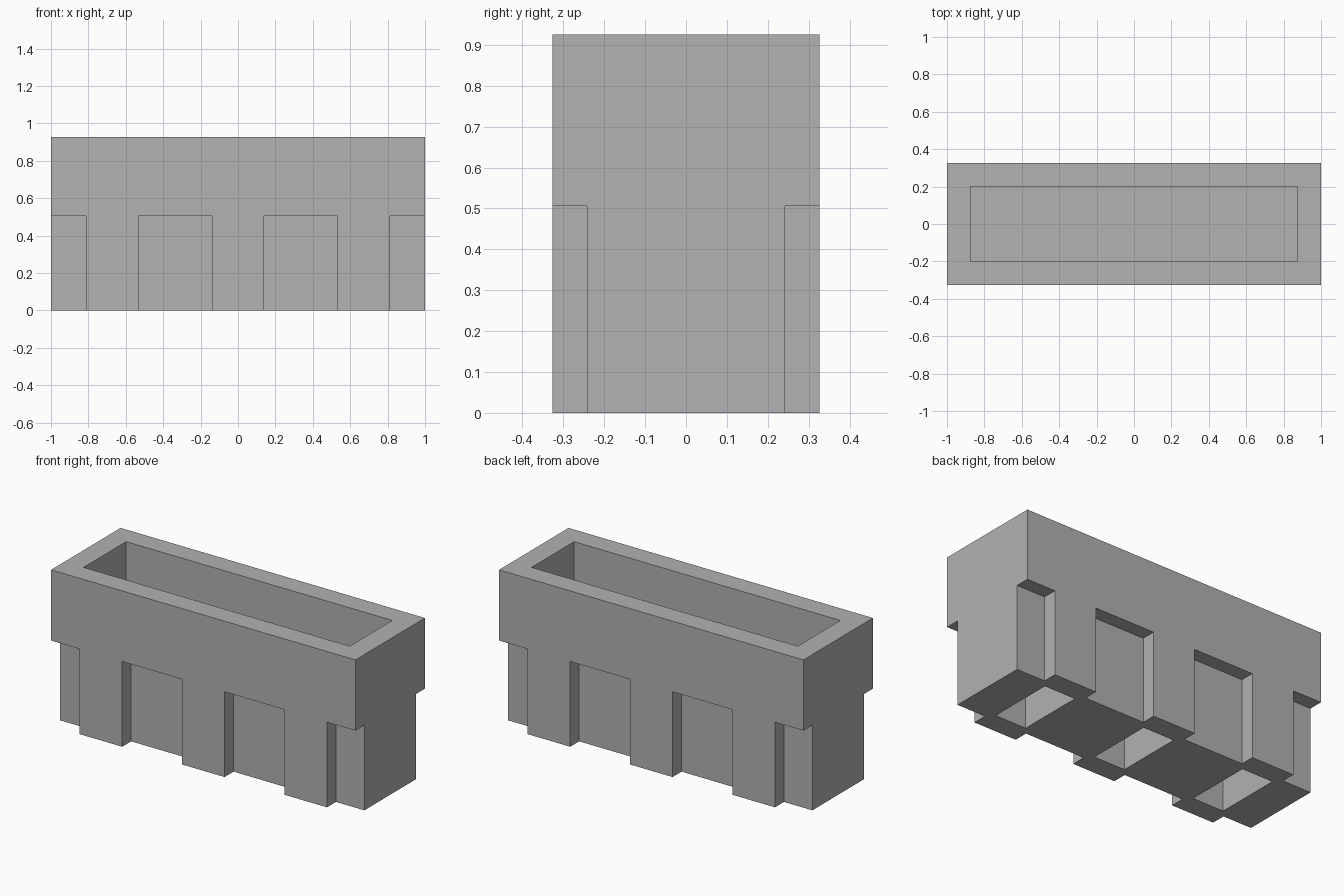
import bpy

cube = bpy.data.objects.get("Cube")
if cube:
    bpy.data.objects.remove(cube, do_unlink=True)

LENGTH, DEPTH, HEIGHT = 2.0, 0.652, 0.926
LEDGE = 0.506        # underside of the projecting upper band
RECESS_Y = 0.242     # face of the recessed lower wall
PIER_X = 0.673       # spacing between piers
PIER_HALF = 0.14
POCKET_X, POCKET_Y = 0.875, 0.2
OVER = 0.1           # how far cutters reach beyond the body

concrete = bpy.data.materials.new("concrete_grey")
concrete.use_nodes = True
colour = (0.445, 0.445, 0.445, 1)
concrete.diffuse_color = colour
concrete.node_tree.nodes["Principled BSDF"].inputs["Base Color"].default_value = colour


def box(name, low, high):
    """Axis-aligned box between two corners."""
    centre = [(a + b) / 2 for a, b in zip(low, high)]
    bpy.ops.mesh.primitive_cube_add(size=1, location=centre)
    obj = bpy.context.object
    obj.name = name
    obj.scale = [b - a for a, b in zip(low, high)]
    bpy.ops.object.transform_apply(location=True, rotation=False, scale=True)
    obj.data.materials.append(concrete)
    return obj


# Main block
trough = box("trough_body", (-LENGTH / 2, -DEPTH / 2, 0), (LENGTH / 2, DEPTH / 2, HEIGHT))
cutters = []

# Open pocket in the top
cutters.append(box("pocket_cutter", (-POCKET_X, -POCKET_Y, LEDGE),
                   (POCKET_X, POCKET_Y, HEIGHT + OVER)))

# Recesses between the piers and at the corners, front and back
edges = [-LENGTH / 2 - OVER]
for i in (-1, 0, 1):
    edges += [i * PIER_X - PIER_HALF, i * PIER_X + PIER_HALF]
edges.append(LENGTH / 2 + OVER)
for left, right in zip(edges[::2], edges[1::2]):
    for side in (-1, 1):
        ys = sorted((side * RECESS_Y, side * (DEPTH / 2 + OVER)))
        cutters.append(box("recess_cutter", (left, ys[0], -OVER), (right, ys[1], LEDGE)))

# Blind slot under each pier
for i in (-1, 0, 1):
    cutters.append(box("slot_cutter", (i * PIER_X - 0.102, -POCKET_Y, -OVER),
                       (i * PIER_X + 0.102, POCKET_Y, LEDGE - 0.126)))

# Carve the block and discard the cutters
bpy.ops.object.select_all(action="DESELECT")
bpy.context.view_layer.objects.active = trough
trough.select_set(True)
for cutter in cutters:
    cut = trough.modifiers.new("cut", "BOOLEAN")
    cut.operation = "DIFFERENCE"
    cut.solver = "EXACT"
    cut.object = cutter
    bpy.ops.object.modifier_apply(modifier=cut.name)
    bpy.data.objects.remove(cutter, do_unlink=True)
bpy.ops.object.shade_flat()
